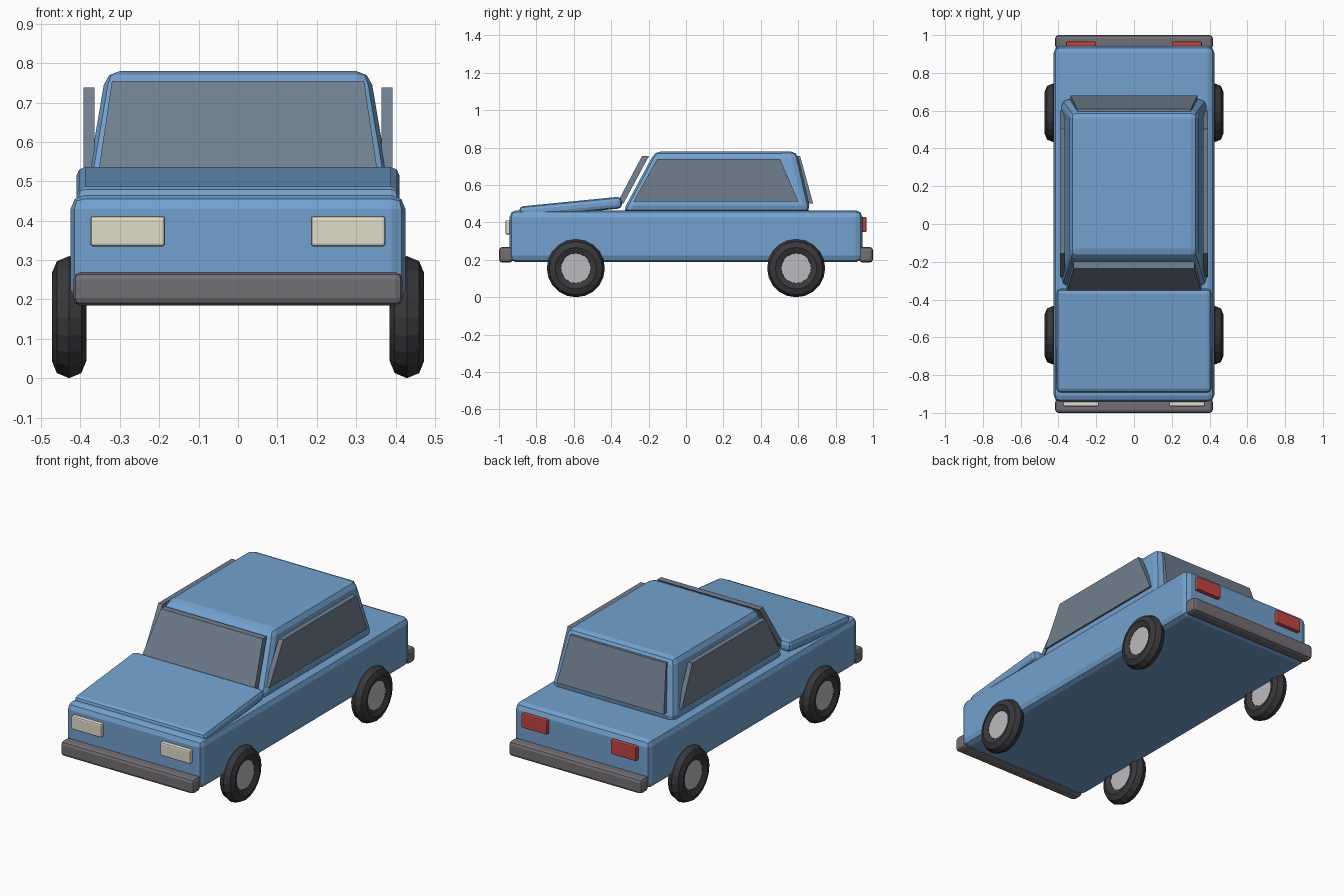
import bpy, bmesh
from math import radians, pi
from mathutils import Matrix

if "Cube" in bpy.data.objects:
    bpy.data.objects.remove(bpy.data.objects["Cube"])


def material(name, rgb):
    m = bpy.data.materials.new(name)
    m.diffuse_color = (*rgb, 1)
    m.use_nodes = True
    m.node_tree.nodes["Principled BSDF"].inputs["Base Color"].default_value = m.diffuse_color
    return m


PAINT = material("blue_paint", (0.17, 0.36, 0.62))
GLASS = material("dark_glass", (0.16, 0.21, 0.27))
RUBBER = material("rubber", (0.04, 0.04, 0.045))
METAL = material("hub_metal", (0.5, 0.5, 0.52))
TRIM = material("bumper_grey", (0.17, 0.16, 0.17))
CREAM = material("headlight_cream", (0.75, 0.72, 0.58))
RED = material("tail_red", (0.55, 0.06, 0.05))


def finish(name, bm, mat, bevel=0, segments=2):
    bmesh.ops.recalc_face_normals(bm, faces=bm.faces)
    mesh = bpy.data.meshes.new(name)
    bm.to_mesh(mesh)
    bm.free()
    mesh.materials.append(mat)
    ob = bpy.data.objects.new(name, mesh)
    bpy.context.collection.objects.link(ob)
    if bevel:
        mod = ob.modifiers.new("rounded_edges", "BEVEL")
        mod.width, mod.segments = bevel, segments
    return ob


def box(name, center, size, mat, bevel=0, tilt=0, segments=2):
    bm = bmesh.new()
    bmesh.ops.create_cube(bm, size=1, matrix=Matrix.Diagonal((*size, 1)))
    ob = finish(name, bm, mat, bevel, segments)
    ob.location = center
    ob.rotation_euler.x = radians(tilt)
    return ob


def frustum(name, low, high, mat, bevel=0):
    """Each level is (x0, x1, y0, y1, z)."""
    bm = bmesh.new()
    rings = []
    for x0, x1, y0, y1, z in (low, high):
        rings.append([bm.verts.new((x, y, z)) for x, y in
                      ((x0, y0), (x1, y0), (x1, y1), (x0, y1))])
    a, b = rings
    bm.faces.new(a)
    bm.faces.new(b)
    for i in range(4):
        j = (i + 1) % 4
        bm.faces.new((a[i], a[j], b[j], b[i]))
    return finish(name, bm, mat, bevel)


# Body shell, cabin and sloping hood
box("body", (0, 0, 0.326), (0.85, 1.885, 0.278), PAINT, 0.035)
frustum("cabin", (-0.39, 0.39, -0.34, 0.667, 0.455),
        (-0.335, 0.335, -0.165, 0.593, 0.78), PAINT, 0.035)
box("hood", (0, -0.617, 0.48), (0.82, 0.55, 0.063), PAINT, 0.022, tilt=5.6)

# Window panes
frustum("windshield", (-0.358, 0.358, -0.37, -0.335, 0.50),
        (-0.32, 0.32, -0.235, -0.198, 0.755), GLASS)
frustum("rear_window", (-0.336, 0.336, 0.655, 0.68, 0.50),
        (-0.302, 0.302, 0.588, 0.61, 0.755), GLASS)

# Bumpers
for end, y in (("front", -0.963), ("rear", 0.963)):
    box(end + "_bumper", (0, y, 0.227), (0.836, 0.074, 0.084), TRIM, 0.018)

# Paired parts: side glass, lights and wheels
for side, s in (("left", -1), ("right", 1)):
    xs = sorted((s * 0.364, s * 0.392))
    frustum(side + "_side_window", (*xs, -0.28, 0.6, 0.513),
            (*xs, -0.155, 0.503, 0.738), GLASS)
    box(side + "_headlight", (s * 0.28, -0.948, 0.373), (0.19, 0.034, 0.077), CREAM, 0.008)
    box(side + "_tail_light", (s * 0.28, 0.948, 0.388), (0.16, 0.034, 0.08), RED, 0.006)
    for end, y in (("front", -0.589), ("rear", 0.589)):
        center = (s * 0.429, y, 0.155)
        bpy.ops.mesh.primitive_torus_add(
            location=center, rotation=(0, pi / 2, 0), major_segments=20,
            minor_segments=8, major_radius=0.111, minor_radius=0.044)
        tyre = bpy.context.object
        tyre.name = f"{end}_{side}_tyre"
        tyre.data.materials.append(RUBBER)
        bpy.ops.mesh.primitive_cylinder_add(
            location=center, rotation=(0, pi / 2, 0), vertices=20,
            radius=0.079, depth=0.06)
        hub = bpy.context.object
        hub.name = f"{end}_{side}_hub"
        hub.data.materials.append(METAL)
